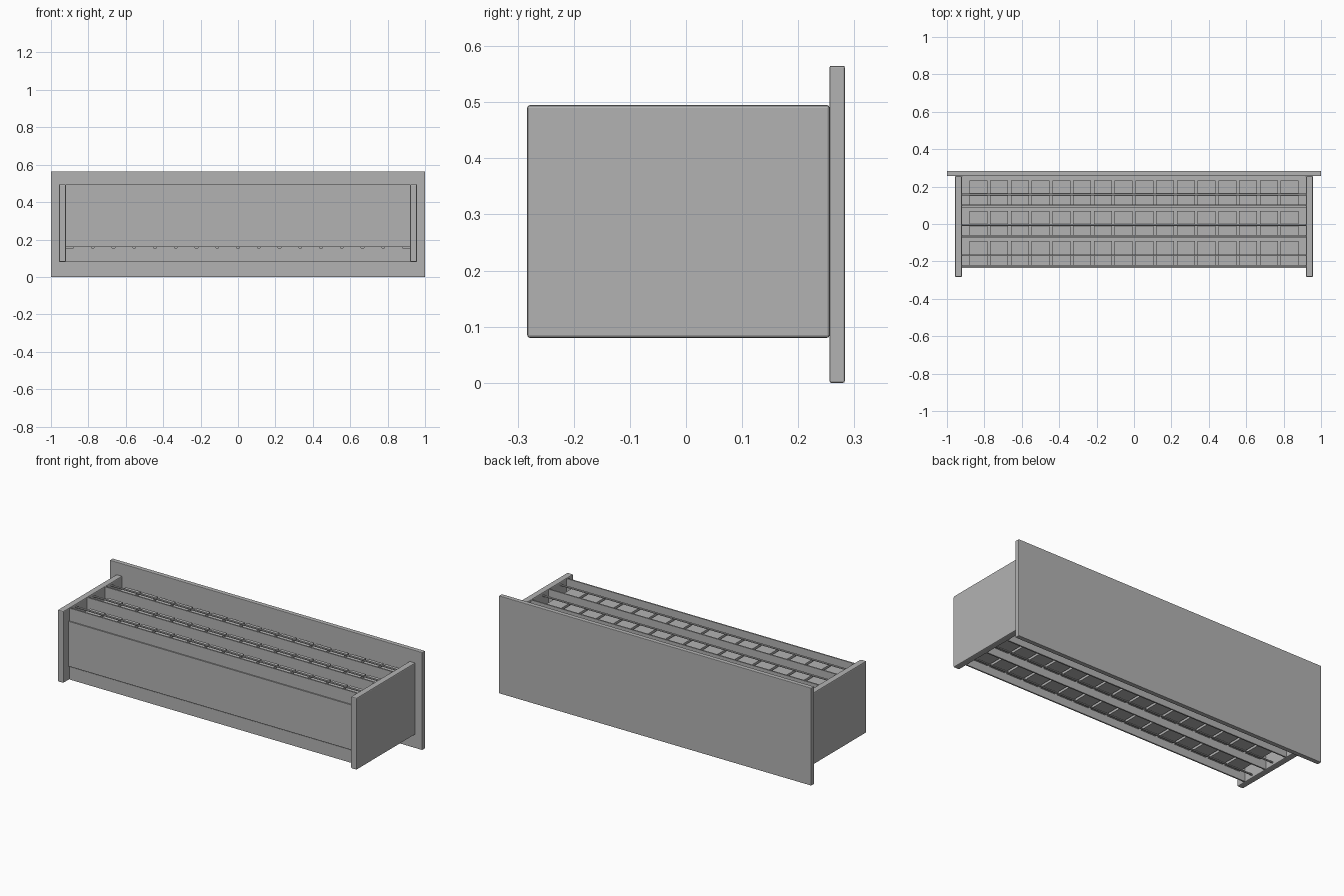
import bpy
import math

old = bpy.data.objects.get("Cube")
if old:
    bpy.data.objects.remove(old, do_unlink=True)

# Single grey material
GREY = (0.45, 0.45, 0.45, 1)
grey = bpy.data.materials.new("grey")
grey.use_nodes = True
grey.diffuse_color = GREY
grey.node_tree.nodes["Principled BSDF"].inputs["Base Color"].default_value = GREY


def box(name, x, y, z, bevel=0):
    """Box from (min, max) ranges, with an optional small edge bevel."""
    bpy.ops.mesh.primitive_cube_add(
        size=1, location=[(a + b) / 2 for a, b in (x, y, z)])
    ob = bpy.context.object
    ob.name = name
    ob.scale = [b - a for a, b in (x, y, z)]
    bpy.ops.object.transform_apply(location=False, rotation=False, scale=True)
    ob.data.materials.append(grey)
    if bevel:
        mod = ob.modifiers.new("edge", "BEVEL")
        mod.width = bevel
        mod.segments = 2
    return ob


def rod(name, y, z, radius, half_length):
    bpy.ops.mesh.primitive_cylinder_add(
        vertices=12, radius=radius, depth=2 * half_length,
        location=(0, y, z), rotation=(0, math.pi / 2, 0))
    ob = bpy.context.object
    ob.name = name
    ob.data.materials.append(grey)
    bpy.ops.object.shade_smooth_by_angle()


INNER = 0.92
LOW, HIGH = 0.08, 0.495
MID = (LOW + HIGH) / 2
COUNT, PITCH, WIDTH = 16, 0.111, 0.096

# Large plate and the two side panels
box("back_plate", (-1, 1), (0.256, 0.283), (0, 0.565), 0.003)
for side, sx in (("left", 1), ("right", -1)):
    xs = sorted((sx * INNER, sx * 0.957))
    box(side + "_side_panel", xs, (-0.283, 0.256), (LOW, HIGH), 0.005)

# Middle divider shared by both open faces
box("middle_divider", (-INNER, INNER), (-0.225, 0.256), (MID - 0.01, MID + 0.01))

# Three shelves, each with lips, retaining rods and a row of boxes
for row in range(3):
    y = -0.222 + row * 0.162
    span = (-INNER, INNER)
    box("shelf_board", span, (y - 0.013, y), (0.16, 0.42))
    for face, s in (("upper", 1), ("lower", -1)):
        zs = sorted((MID + s * 0.1325, MID + s * 0.2065))
        box(face + "_shelf_lip", span, (y - 0.006, y + 0.002), zs)
        rod(face + "_retaining_rod", y + 0.055, MID + s * 0.19, 0.005, INNER)
    for i in range(COUNT):
        cx = (i - (COUNT - 1) / 2) * PITCH
        box("stored_box", (cx - WIDTH / 2, cx + WIDTH / 2),
            (y, y + 0.13), (MID - 0.162, MID + 0.162))
